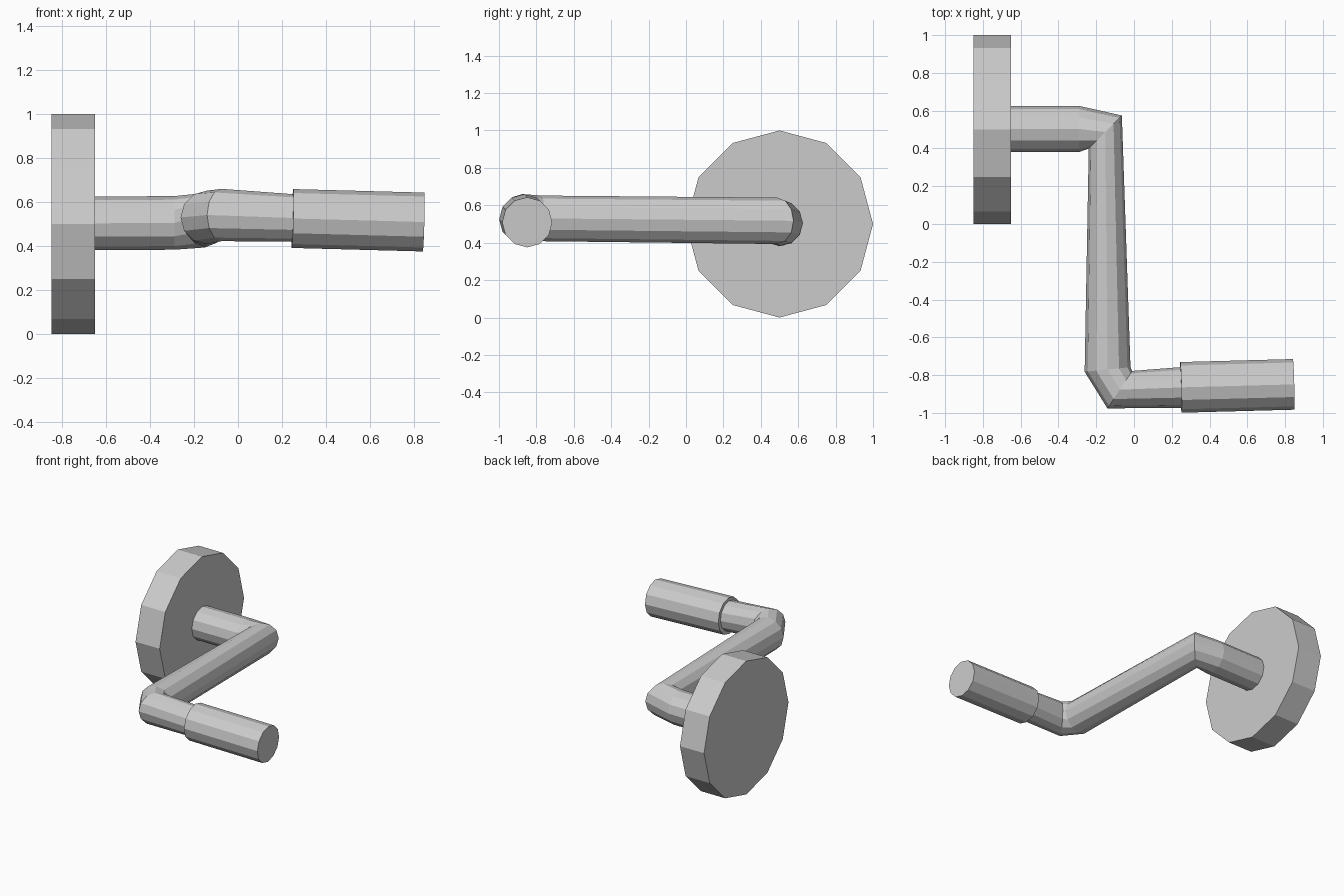
import bpy, bmesh, math
from mathutils import Vector

if "Cube" in bpy.data.objects:
    bpy.data.objects.remove(bpy.data.objects["Cube"])

SIDES = 12

def swept_tube(name, rings):
    """Each ring is (centre, facing direction, radius); ends are capped."""
    bm = bmesh.new()
    loops = []
    for centre, facing, radius in rings:
        n = Vector(facing).normalized()
        side = n.cross(Vector((0, 0, 1))).normalized()
        up = side.cross(n)
        loop = []
        for i in range(SIDES):
            a = 2 * math.pi * i / SIDES
            offset = (side * math.cos(a) + up * math.sin(a)) * radius
            loop.append(bm.verts.new(Vector(centre) + offset))
        loops.append(loop)
    for a, b in zip(loops, loops[1:]):
        for i in range(SIDES):
            j = (i + 1) % SIDES
            bm.faces.new((a[i], a[j], b[j], b[i]))
    bm.faces.new(loops[0])
    bm.faces.new(loops[-1])
    bmesh.ops.recalc_face_normals(bm, faces=bm.faces)
    mesh = bpy.data.meshes.new(name)
    bm.to_mesh(mesh)
    bm.free()
    obj = bpy.data.objects.new(name, mesh)
    bpy.context.collection.objects.link(obj)
    return obj

# Round mounting disc
swept_tube("mounting_disc", [
    ((-0.85, 0.5, 0.5), (1, 0, 0), 0.5),
    ((-0.65, 0.5, 0.5), (1, 0, 0), 0.5),
])

# Bent crank: shaft, elbow, long arm, elbow, grip stub
swept_tube("crank_arm", [
    ((-0.66, 0.503, 0.503), (1, 0, 0), 0.122),
    ((-0.29, 0.503, 0.505), (1, 0, 0), 0.122),
    ((-0.152, 0.487, 0.517), (1, -1, 0), 0.124),
    ((-0.14, -0.77, 0.53), (0.1, -1, 0), 0.122),
    ((-0.075, -0.877, 0.541), (0.83, -0.55, 0), 0.119),
    ((0.26, -0.865, 0.527), (1, 0.03, -0.03), 0.108),
])

# Hand grip
grip_axis = (0.6, 0.016, -0.016)
swept_tube("hand_grip", [
    ((0.248, -0.865, 0.525), grip_axis, 0.134),
    ((0.845, -0.849, 0.509), grip_axis, 0.134),
])
